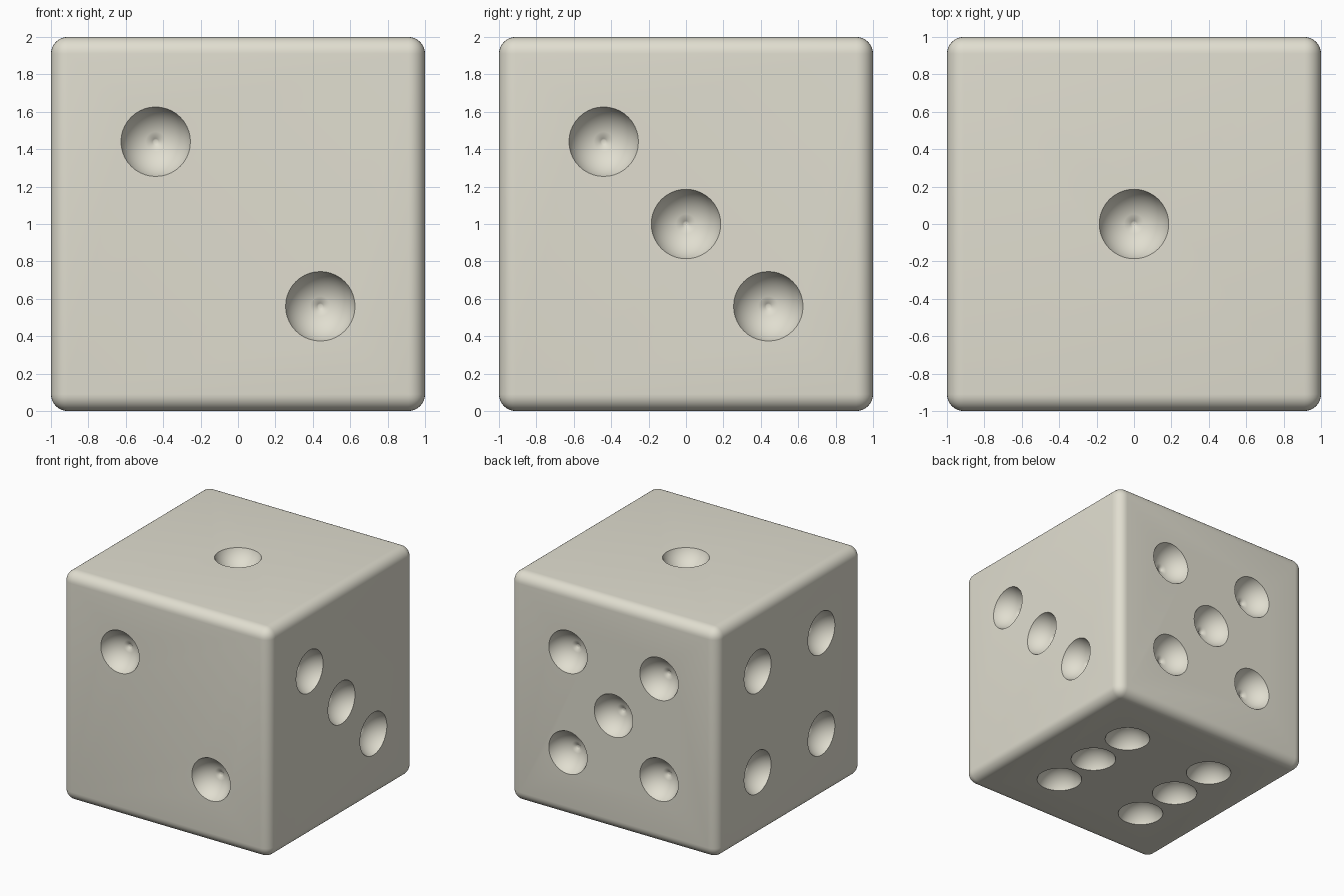
import bpy, bmesh, math
from mathutils import Matrix, Vector

if "Cube" in bpy.data.objects:
    bpy.data.objects.remove(bpy.data.objects["Cube"])

P = 0.44          # pip offset from face centre
RIM = 0.186       # pip radius at the face
BALL = 0.1966     # radius of the ball that hollows each pip
RISE = math.sqrt(BALL**2 - RIM**2)   # ball centre above the face

ivory = bpy.data.materials.new("ivory")
ivory.diffuse_color = (0.75, 0.73, 0.63, 1)
ivory.use_nodes = True
ivory.node_tree.nodes["Principled BSDF"].inputs["Base Color"].default_value = ivory.diffuse_color

# Rounded cube body
bpy.ops.mesh.primitive_cube_add(size=2, location=(0, 0, 1))
die = bpy.context.object
die.name = "die_body"
die.data.materials.append(ivory)
bev = die.modifiers.new("rounding", 'BEVEL')
bev.width = 0.09
bev.segments = 8
bpy.ops.object.modifier_apply(modifier=bev.name)

# Pip cutter profile: (radius, height), small dimple at the bottom of a bowl
profile = [(0.010, RISE - BALL - 0.012), (0.017, RISE - BALL - 0.009)]
for i in range(13):
    a = math.radians(9 + 81 * i / 12)
    profile.append((BALL * math.sin(a), RISE - BALL * math.cos(a)))

SIDES = 40


def add_pip(bm, mat):
    rings = [[bm.verts.new(mat @ Vector((r * math.cos(t), r * math.sin(t), h)))
              for t in (2 * math.pi * k / SIDES for k in range(SIDES))]
             for r, h in profile]
    for lo, hi in zip(rings, rings[1:]):
        for k in range(SIDES):
            j = (k + 1) % SIDES
            bm.faces.new((lo[k], lo[j], hi[j], hi[k]))
    bm.faces.new(rings[0][::-1])
    bm.faces.new(rings[-1])


# Pip positions per face: outward normal, in-plane axes, list of (u, v)
X, Y, Z = Vector((1, 0, 0)), Vector((0, 1, 0)), Vector((0, 0, 1))
four = [(u, v) for u in (-P, P) for v in (-P, P)]
diagonal = [(-P, P), (P, -P)]
faces = [
    (Z, X, Y, [(0, 0)]),
    (-Y, X, Z, diagonal),
    (X, Y, Z, diagonal + [(0, 0)]),
    (-X, -Y, Z, four),
    (Y, -X, Z, four + [(0, 0)]),
    (-Z, -X, Y, four + [(-P, 0), (P, 0)]),
]
bm = bmesh.new()
for n, u, v, spots in faces:
    for a, b in spots:
        rot = Matrix((u, v, n)).transposed().to_4x4()
        add_pip(bm, Matrix.Translation(Z + n + u * a + v * b) @ rot)
bmesh.ops.recalc_face_normals(bm, faces=bm.faces)
mesh = bpy.data.meshes.new("pip_cutter")
bm.to_mesh(mesh)
bm.free()
mesh.materials.append(ivory)
cutter = bpy.data.objects.new("pip_cutter", mesh)
cutter.hide_render = True
bpy.context.collection.objects.link(cutter)

# Hollow out the pips
cut = die.modifiers.new("pips", 'BOOLEAN')
cut.operation = 'DIFFERENCE'
cut.solver = 'EXACT'
cut.object = cutter
bpy.context.view_layer.objects.active = die
bpy.ops.object.modifier_apply(modifier=cut.name)
bpy.data.objects.remove(cutter)

bpy.ops.object.select_all(action='DESELECT')
die.select_set(True)
bpy.ops.object.shade_smooth_by_angle(angle=math.radians(50))
